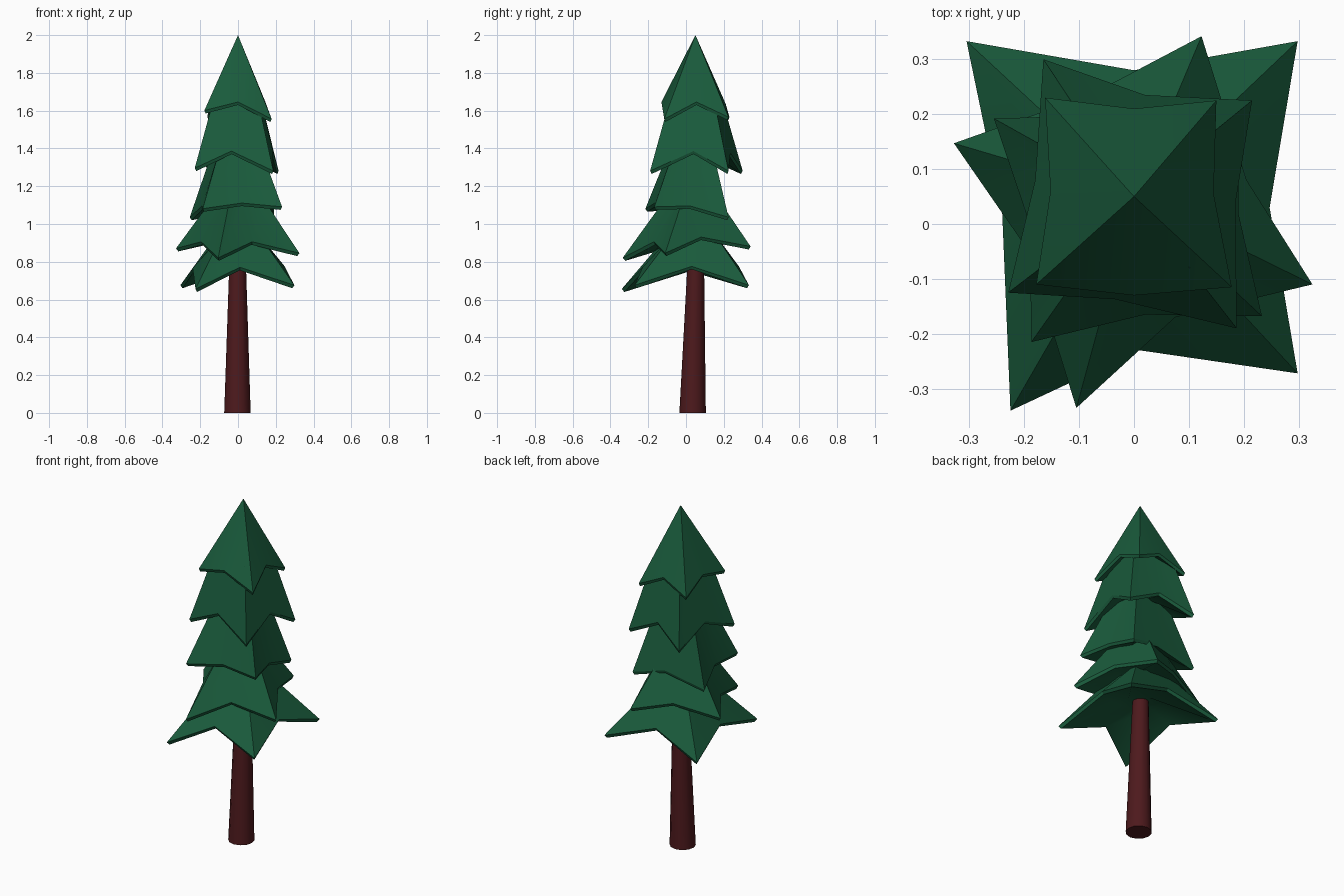
import bpy, bmesh
from math import cos, sin, tau, radians

if "Cube" in bpy.data.objects:
    bpy.data.objects.remove(bpy.data.objects["Cube"])


def material(name, colour):
    m = bpy.data.materials.new(name)
    m.diffuse_color = (*colour, 1)
    m.use_nodes = True
    m.node_tree.nodes["Principled BSDF"].inputs["Base Color"].default_value = m.diffuse_color
    return m


green = material("needles", (0.010, 0.105, 0.045))
brown = material("bark", (0.075, 0.010, 0.012))
AXIS = (0.0, 0.05)


def loft(name, rings, mat, angle):
    """Skin a list of equal-length rings and cap both ends."""
    bm = bmesh.new()
    vs = [[bm.verts.new(p) for p in r] for r in rings]
    n = len(rings[0])
    for a, b in zip(vs, vs[1:]):
        for i in range(n):
            j = (i + 1) % n
            bm.faces.new((a[i], a[j], b[j], b[i]))
    bm.faces.new(vs[0][::-1])
    bm.faces.new(vs[-1])
    bmesh.ops.remove_doubles(bm, verts=bm.verts, dist=0.0005)
    bmesh.ops.recalc_face_normals(bm, faces=bm.faces)
    me = bpy.data.meshes.new(name)
    bm.to_mesh(me)
    bm.free()
    me.shade_smooth()
    me.set_sharp_from_angle(angle=radians(angle))
    me.materials.append(mat)
    ob = bpy.data.objects.new(name, me)
    bpy.context.collection.objects.link(ob)


def scaled(pts, s, z=None, dz=0.0):
    ax, ay = AXIS
    return [(ax + (x - ax) * s, ay + (y - ay) * s, (pz if z is None else z) + dz)
            for x, y, pz in pts]


def tier(name, rim, top_scale, top_z):
    """Four-cornered drooping skirt: hollow underside, thin lip, tapering top."""
    hollow_z = sum(p[2] for p in rim[1::2]) / 4 + 0.035
    loft(name, [scaled(rim, 0.3, hollow_z), scaled(rim, 0.965),
                scaled(rim, 1.0, dz=0.016), scaled(rim, top_scale, top_z)], green, 30)


# Trunk, leaning slightly towards the back
def circle(cx, cy, r, z, n=12):
    return [(cx + r * cos(tau * i / n), cy + r * sin(tau * i / n), z) for i in range(n)]


loft("trunk", [circle(-0.003, 0.035, 0.07, 0), circle(-0.002, 0.053, 0.042, 0.85)], brown, 40)

# Foliage rims: corner, mid-side, corner, ... from front left anticlockwise
tier("foliage_top",
     [(-0.178, -0.11, 1.585), (0, -0.13, 1.63), (0.178, -0.115, 1.54), (0.145, 0.055, 1.63),
      (0.15, 0.225, 1.55), (0, 0.21, 1.62), (-0.162, 0.23, 1.55), (-0.152, 0.06, 1.62)], 0.0, 2.0)
tier("foliage_upper",
     [(-0.229, -0.125, 1.28), (-0.035, -0.137, 1.37), (0.187, -0.19, 1.265), (0.185, 0.04, 1.37),
      (0.215, 0.225, 1.265), (0.02, 0.235, 1.36), (-0.165, 0.30, 1.265), (-0.18, 0.08, 1.36)], 0.54, 1.68)
tier("foliage_middle",
     [(-0.187, -0.215, 1.065), (0.02, -0.165, 1.095), (0.233, -0.168, 1.075), (0.19, 0.02, 1.08),
      (0.19, 0.225, 1.02), (0, 0.2, 1.07), (-0.255, 0.192, 1.02), (-0.19, 0.0, 1.08)], 0.5, 1.41)
tier("foliage_lower",
     [(-0.105, -0.335, 0.805), (0.075, -0.17, 0.89), (0.325, -0.11, 0.83), (0.205, 0.08, 0.915),
      (0.123, 0.342, 0.865), (-0.08, 0.235, 0.91), (-0.328, 0.147, 0.855), (-0.195, -0.045, 0.89)], 0.42, 1.13)
tier("foliage_bottom",
     [(-0.225, -0.34, 0.64), (0.01, -0.23, 0.755), (0.298, -0.272, 0.66), (0.247, 0.03, 0.76),
      (0.298, 0.333, 0.66), (0, 0.28, 0.76), (-0.305, 0.333, 0.66), (-0.24, 0.02, 0.75)], 0.38, 0.94)
